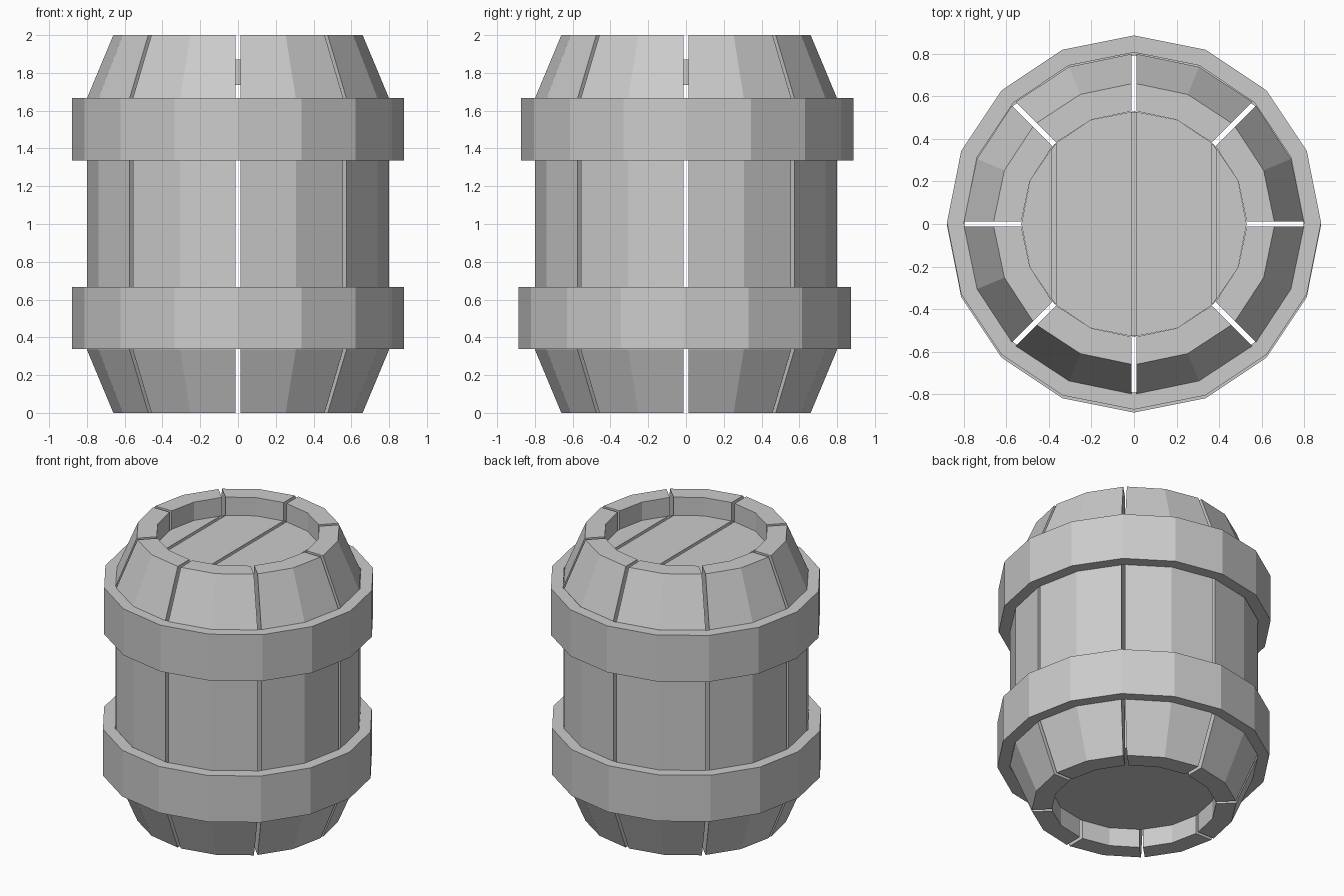
import bpy, bmesh
from math import sin, cos, pi
from mathutils import Vector

if "Cube" in bpy.data.objects:
    bpy.data.objects.remove(bpy.data.objects["Cube"])

SIDES = 16
HALF_GAP = 0.012


def finish(bm, name):
    bmesh.ops.recalc_face_normals(bm, faces=bm.faces)
    mesh = bpy.data.meshes.new(name)
    bm.to_mesh(mesh)
    bm.free()
    ob = bpy.data.objects.new(name, mesh)
    bpy.context.collection.objects.link(ob)
    return ob


def polar(r, a, z, shift=0.0):
    return Vector((r * cos(a) - shift * sin(a), r * sin(a) + shift * cos(a), z))


def sweep(name, profile, stations, closed, offset_y=0.0):
    """Sweep a closed (r, z) profile through (angle, sideways shift) stations."""
    bm = bmesh.new()
    rings = [[bm.verts.new(polar(r, a, z, s) + Vector((0, offset_y, 0)))
              for r, z in profile] for a, s in stations]
    n, m = len(profile), len(rings)
    for i in range(m if closed else m - 1):
        A, B = rings[i], rings[(i + 1) % m]
        for j in range(n):
            k = (j + 1) % n
            bm.faces.new((A[j], B[j], B[k], A[k]))
    if not closed:
        bm.faces.new(rings[0])
        bm.faces.new(rings[-1])
    return finish(bm, name)


def disc(bm, r, z):
    return bm.faces.new([bm.verts.new(polar(r, 2 * pi * i / SIDES, z))
                         for i in range(SIDES)])


# Eight staves, each two facets wide, with narrow gaps between them
stave_profile = [(0.53, 0), (0.66, 0), (0.80, 0.335), (0.80, 1.665),
                 (0.66, 2.0), (0.53, 2.0)]
for i in range(8):
    a = i * pi / 4
    sweep(f"stave_{i + 1}", stave_profile,
          [(a, HALF_GAP), (a + pi / 8, 0), (a + pi / 4, -HALF_GAP)], False)

# Two hoops, very slightly off centre
full_turn = [(2 * pi * i / SIDES, 0) for i in range(SIDES)]
for name, z0, z1, dy in (("lower_hoop", 0.337, 0.667, -0.007),
                         ("upper_hoop", 1.337, 1.667, 0.007)):
    sweep(name, [(0.80, z0), (0.88, z0), (0.88, z1), (0.80, z1)],
          full_turn, True, dy)

# Lid planks: slices of a sixteen-sided disc
LID_R, LID_LOW, LID_TOP = 0.53, 1.735, 1.87
cuts = [-LID_R - 0.1, -0.377, 0, 0.377, LID_R + 0.1]
for i in range(4):
    bm = bmesh.new()
    disc(bm, LID_R, LID_LOW)
    for x, n in ((cuts[i] + HALF_GAP, -1), (cuts[i + 1] - HALF_GAP, 1)):
        bmesh.ops.bisect_plane(bm, geom=bm.verts[:] + bm.edges[:] + bm.faces[:],
                               plane_co=(x, 0, 0), plane_no=(n, 0, 0),
                               clear_outer=True)
    base = bm.faces[:]
    ext = bmesh.ops.extrude_face_region(bm, geom=base, use_keep_orig=True)
    bmesh.ops.translate(bm, vec=(0, 0, LID_TOP - LID_LOW),
                        verts=[v for v in ext["geom"]
                               if isinstance(v, bmesh.types.BMVert)])
    finish(bm, f"lid_plank_{i + 1}")

# Thin band closing the plank ends
sweep("lid_band", [(0.526, LID_LOW), (LID_R, LID_LOW),
                   (LID_R, LID_TOP), (0.526, LID_TOP)], full_turn, True)

# Recessed base
bm = bmesh.new()
disc(bm, 0.53, 0.132)
finish(bm, "base_panel")
